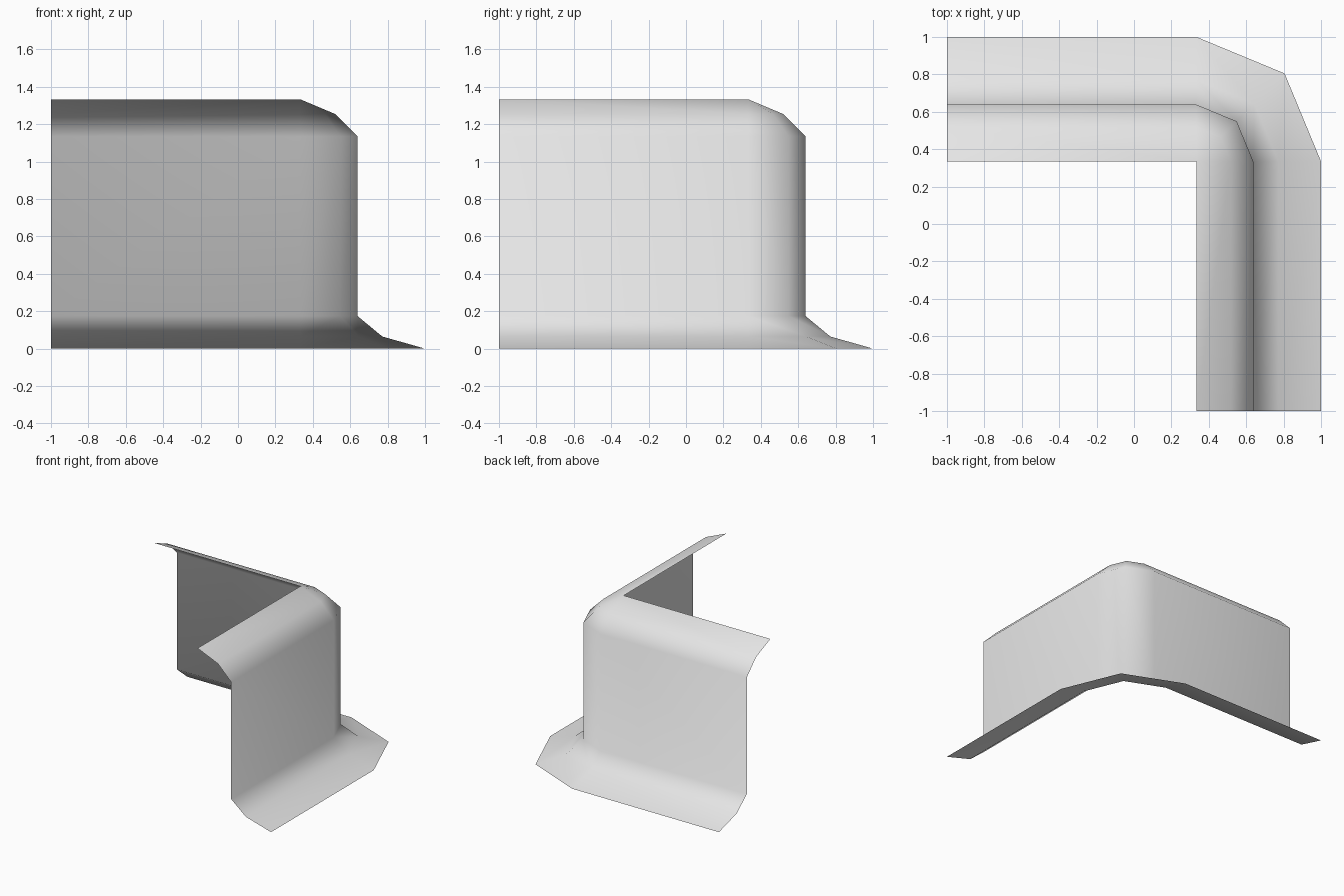
import bpy, bmesh
from math import sin, cos, radians

if "Cube" in bpy.data.objects:
    bpy.data.objects.remove(bpy.data.objects["Cube"])

INNER = 1 / 3   # inside corner of the L-shaped top edge

# Cross-section: (distance out from inner edge, height), bottom to top
profile = [(0.667, 0.0), (0.438, 0.065), (0.305, 0.175),
           (0.305, 1.135), (0.185, 1.255), (0.0, 1.333)]

# Path stations: (base x, base y, outward angle); the corner is a two-step turn
stations = [(-1, INNER, 90), (INNER, INNER, 90), (INNER, INNER, 45),
            (INNER, INNER, 0), (INNER, -1, 0)]

# Sweep the cross-section along the path as an open sheet
bm = bmesh.new()
rings = []
for bx, by, angle in stations:
    a = radians(angle)
    rings.append([bm.verts.new((bx + d * cos(a), by + d * sin(a), z))
                  for d, z in profile])
for r0, r1 in zip(rings, rings[1:]):
    for j in range(len(profile) - 1):
        bm.faces.new((r0[j], r0[j + 1], r1[j + 1], r1[j]))

# Merge the corner fan at the inner top point
bmesh.ops.remove_doubles(bm, verts=bm.verts, dist=0.0005)
for f in bm.faces:
    f.smooth = True

mesh = bpy.data.meshes.new("corner_wall")
bm.to_mesh(mesh)
bm.free()

# Single light grey finish
grey = bpy.data.materials.new("light grey")
grey.diffuse_color = (0.8, 0.8, 0.8, 1)
grey.use_nodes = True
grey.node_tree.nodes["Principled BSDF"].inputs["Base Color"].default_value = grey.diffuse_color
mesh.materials.append(grey)

wall = bpy.data.objects.new("corner_wall", mesh)
bpy.context.collection.objects.link(wall)
